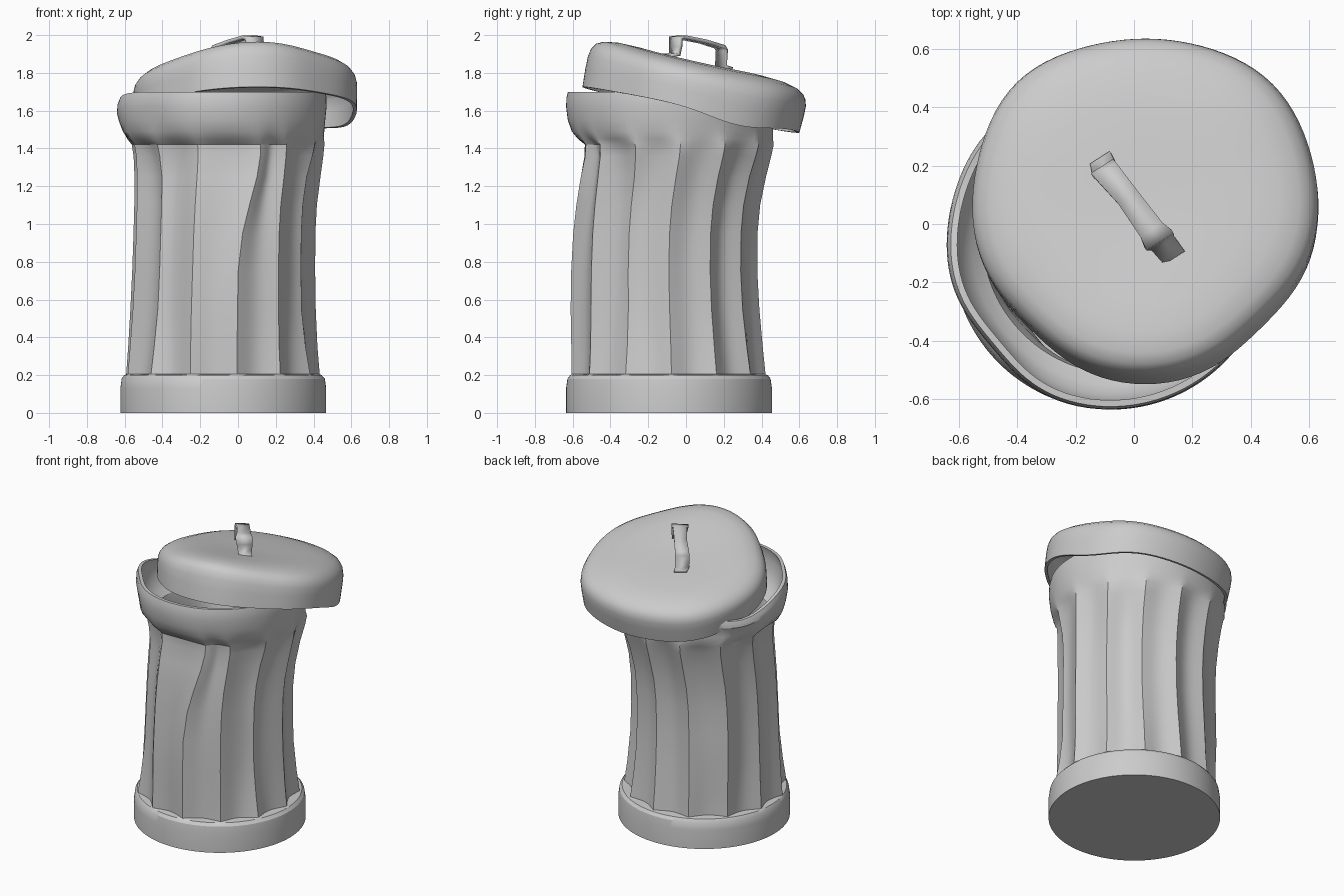
import bpy, bmesh, math
from mathutils import Vector, Matrix

if "Cube" in bpy.data.objects:
    bpy.data.objects.remove(bpy.data.objects["Cube"])

SEG, FLUTES = 130, 13
CREST0 = math.radians(2)          # direction of the first crest

metal = bpy.data.materials.new("grey_metal")
metal.diffuse_color = (0.6, 0.6, 0.6, 1)
metal.use_nodes = True
metal.node_tree.nodes["Principled BSDF"].inputs["Base Color"].default_value = metal.diffuse_color


def finish(name, bm, angle=28):
    bmesh.ops.recalc_face_normals(bm, faces=bm.faces[:])
    me = bpy.data.meshes.new(name)
    bm.to_mesh(me)
    bm.free()
    me.materials.append(metal)
    ob = bpy.data.objects.new(name, me)
    bpy.context.collection.objects.link(ob)
    bpy.ops.object.select_all(action='DESELECT')
    ob.select_set(True)
    bpy.context.view_layer.objects.active = ob
    bpy.ops.object.shade_smooth_by_angle(angle=math.radians(angle))
    return ob


def loft(bm, rings):
    """Skin closed rings of points and cap both ends."""
    vr = [[bm.verts.new(p) for p in ring] for ring in rings]
    for a, b in zip(vr, vr[1:]):
        n = len(a)
        for i in range(n):
            j = (i + 1) % n
            bm.faces.new((a[i], a[j], b[j], b[i]))
    bm.faces.new(vr[0])
    bm.faces.new(vr[-1])


def smoothstep(a, b, x):
    t = max(0, min(1, (x - a) / (b - a)))
    return t * t * (3 - 2 * t)


def bump(th, degrees, width):
    """Soft weight around one direction."""
    d = math.remainder(th - math.radians(degrees), 2 * math.pi)
    return math.exp(-(d / width) ** 2)


def can_ring(z, r, cx, cy, depth, inset=0.0):
    ring = []
    body = smoothstep(0.2, 0.5, z) * (1 - smoothstep(1.2, 1.45, z))
    rim = smoothstep(1.42, 1.55, z)
    for i in range(SEG):
        t = (i % (SEG // FLUTES)) / (SEG // FLUTES)
        th = CREST0 + 2 * math.pi * i / SEG
        rad = r - inset - depth * math.sin(math.pi * t)
        # dents and bulges in the body
        rad += body * (0.024 * bump(th, -95, 0.5) - 0.03 * bump(th, -25.7, 0.2)
                       - 0.025 * bump(th, -136, 0.25) - 0.025 * bump(th, 45, 0.3))
        rad += 0.045 * bump(th, 135, 0.4) * smoothstep(0.2, 0.7, z) * (1 - 0.6 * rim)
        # rim is slightly out of round
        rad -= 0.028 * rim * bump(th, -140, 0.35)
        # one crest at the front is knocked sideways near the top
        th += 0.19 * bump(th, -81, 0.3) * smoothstep(0.75, 1.42, z)
        # rim is pressed down under the lid at the back left
        press = 0.11 * bump(th, 150, 0.55) * smoothstep(1.5, 1.7, z)
        ring.append((cx + rad * math.cos(th), cy + rad * math.sin(th), z - press))
    return ring


# Can: base band, fluted bent body, flared rim (z, radius, centre x, centre y, flute depth)
rows = [
    (0.00, 0.545, -0.078, -0.09, 0),
    (0.13, 0.545, -0.078, -0.09, 0),
    (0.18, 0.538, -0.078, -0.09, 0),
    (0.20, 0.523, -0.080, -0.09, 0),
    (0.205, 0.518, -0.085, -0.095, 0.045),
    (0.35, 0.506, -0.085, -0.098, 0.042),
    (0.55, 0.494, -0.082, -0.104, 0.038),
    (0.75, 0.487, -0.078, -0.108, 0.038),
    (0.95, 0.484, -0.074, -0.104, 0.038),
    (1.10, 0.486, -0.068, -0.092, 0.038),
    (1.25, 0.495, -0.058, -0.070, 0.038),
    (1.36, 0.505, -0.053, -0.052, 0.036),
    (1.42, 0.513, -0.055, -0.047, 0.028),
    (1.45, 0.524, -0.068, -0.062, 0.014),
    (1.49, 0.535, -0.078, -0.074, 0.004),
    (1.55, 0.546, -0.084, -0.08, 0),
    (1.62, 0.555, -0.086, -0.08, 0),
    (1.67, 0.553, -0.085, -0.08, 0),
    (1.70, 0.545, -0.082, -0.08, 0),
]
rings = [can_ring(*row) for row in rows]
# smooth inner wall down to the floor
for z, r, cx, cy, depth in reversed(rows[4:]):
    rings.append(can_ring(z, r, cx, cy, 0, inset=0.022 + depth))
rings.append(can_ring(0.03, 0.47, -0.078, -0.09, 0))
bm = bmesh.new()
loft(bm, rings)
finish("can_body", bm)

# Lid: tilted shallow cap, hollow underneath
outer = [(0.587, 0), (0.592, 0.09), (0.592, 0.14), (0.584, 0.175), (0.565, 0.202), (0.53, 0.224),
         (0.46, 0.242), (0.36, 0.25), (0.22, 0.25), (0.1, 0.247), (0.01, 0.246)]
inner = [(max(r - 0.02, 0.006), z - 0.02 if z > 0.16 else z) for r, z in outer]
tilt = Vector((0, 0, 1)).rotation_difference(Vector((-0.03, 0.21, 1))).to_matrix()
place = Matrix.Translation((0.042, 0.025, 1.605)) @ tilt.to_4x4()


def lid_ring(r, z):
    ring = []
    for i in range(96):
        th = 2 * math.pi * i / 96
        edge = (r / 0.59) ** 2
        sag = 0.045 * bump(th, 26, 0.4) * edge * (1 - z / 0.3)
        # crown swells at the front and droops at the left and right
        swell = 0.04 * bump(th, -82, 0.6) - 0.035 * bump(th, 185, 0.75) - 0.012 * bump(th, 0, 0.5)
        dz = swell * edge * smoothstep(0.05, 0.2, z) - sag
        # out-of-round outline
        rad = r * (1 + 0.04 * bump(th, 45, 0.4) + 0.055 * bump(th, 135, 0.4)
                   - 0.05 * bump(th, -135, 0.4) - 0.055 * bump(th, -45, 0.4))
        ring.append(place @ Vector((rad * math.cos(th), rad * math.sin(th), z + dz)))
    return ring


bm = bmesh.new()
loft(bm, [lid_ring(r, z) for r, z in list(reversed(inner)) + outer])
finish("lid", bm, 40)

# Handle: bent strap with a foot at each end (x, y, z, half width)
path = [(0.138, -0.115, 1.89, 0.042), (0.095, -0.06, 1.898, 0.045), (0.09, -0.055, 1.94, 0.05),
        (0.085, -0.055, 1.985, 0.055), (0.06, -0.02, 1.988, 0.045), (-0.02, 0.09, 1.966, 0.04),
        (-0.095, 0.18, 1.938, 0.045), (-0.105, 0.19, 1.92, 0.045), (-0.1, 0.185, 1.835, 0.045),
        (-0.115, 0.225, 1.82, 0.04)]
side = Vector((0.84, 0.54, 0))
bm = bmesh.new()
pairs = []
for x, y, z, w in path:
    c = Vector((x, y, z))
    pairs.append((bm.verts.new(c - side * w), bm.verts.new(c + side * w)))
for a, b in zip(pairs, pairs[1:]):
    bm.faces.new((a[0], a[1], b[1], b[0]))
handle = finish("lid_handle", bm, 30)
mod = handle.modifiers.new("strap_thickness", 'SOLIDIFY')
mod.thickness = 0.02
mod.offset = 0
